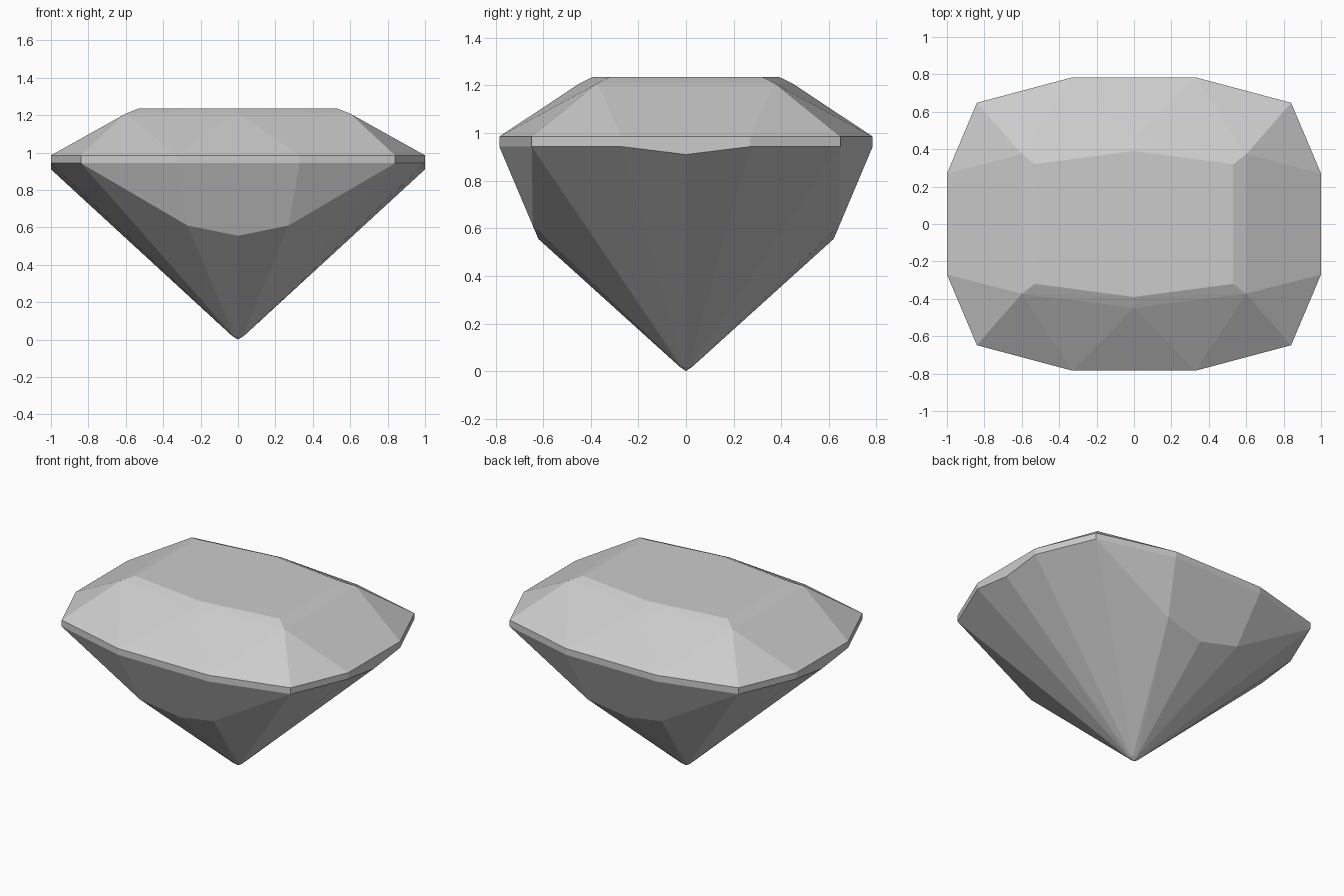
import bpy
import bmesh
from math import radians

cube = bpy.data.objects.get("Cube")
if cube:
    bpy.data.objects.remove(cube, do_unlink=True)


def flat_material(name, colour):
    mat = bpy.data.materials.new(name)
    mat.use_nodes = True
    mat.diffuse_color = colour
    mat.node_tree.nodes["Principled BSDF"].inputs["Base Color"].default_value = colour
    return mat


def mirrored(points, z):
    """Repeat one quadrant of an outline on all four sides."""
    return {(sx * x, sy * y, z) for x, y in points for sx in (-1, 1) for sy in (-1, 1)}


# One quadrant of the cushion-shaped girdle
outline = [(1, 0.27), (0.84, 0.648), (0.33, 0.784)]

corners = set()
# Table and the narrow bevel around it
corners |= mirrored([(0.53, 0.32), (0, 0.39)], 1.236)
corners |= mirrored([(0.6, 0.373), (0, 0.448)], 1.208)
# Girdle band, dipping in the middle of each short end
corners |= mirrored(outline, 0.985)
corners |= mirrored(outline, 0.943)
corners |= mirrored([(1, 0)], 0.91)
# Break line of the pavilion on the long sides
corners |= mirrored([(0.27, 0.643)], 0.61)
corners |= mirrored([(0, 0.62)], 0.555)
# Blunted culet
corners |= mirrored([(0.03, 0.008), (0.024, 0.02), (0, 0.026)], 0.018)
corners.add((0, 0, 0))

# The cut stone is the convex solid spanned by its corners
bm = bmesh.new()
for corner in sorted(corners):
    bm.verts.new(corner)
bmesh.ops.convex_hull(bm, input=bm.verts[:])
bmesh.ops.dissolve_limit(bm, angle_limit=radians(0.6), verts=bm.verts[:], edges=bm.edges[:])
bmesh.ops.recalc_face_normals(bm, faces=bm.faces[:])
mesh = bpy.data.meshes.new("gemstone")
bm.to_mesh(mesh)
bm.free()

gem = bpy.data.objects.new("gemstone", mesh)
bpy.context.collection.objects.link(gem)
mesh.materials.append(flat_material("pale grey", (0.6, 0.6, 0.6, 1)))
